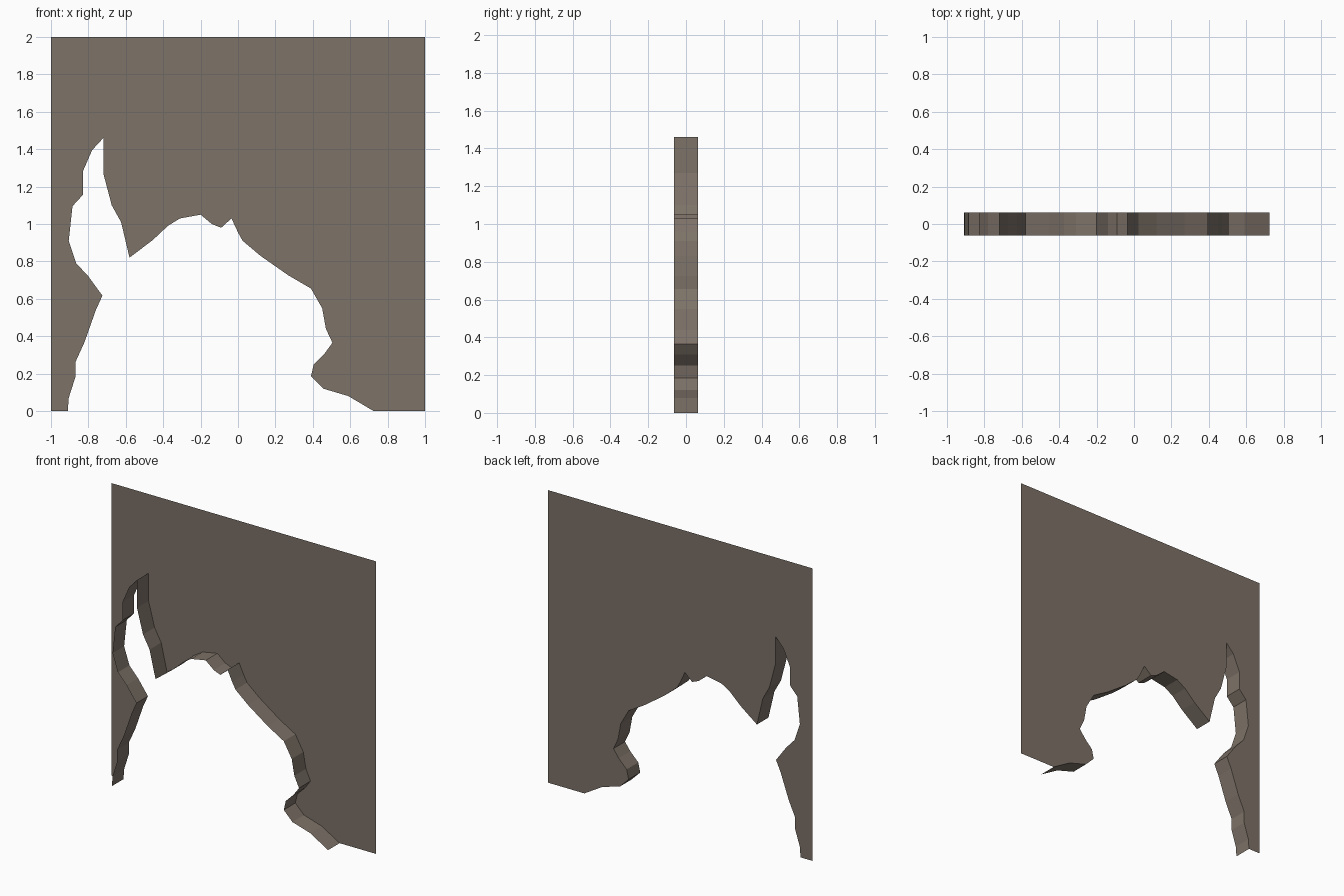
import bpy, bmesh

if "Cube" in bpy.data.objects:
    bpy.data.objects.remove(bpy.data.objects["Cube"])

stone = bpy.data.materials.new("brown grey stone")
stone.diffuse_color = (0.205, 0.168, 0.137, 1)
stone.use_nodes = True
stone.node_tree.nodes["Principled BSDF"].inputs["Base Color"].default_value = stone.diffuse_color

BACK, FRONT = 0.0625, -0.0625

# Jagged edge of the breach (x, z), from lower left over to lower right
BREACH = [(-0.91, 0), (-0.905, 0.07), (-0.87, 0.18), (-0.87, 0.26), (-0.82, 0.37),
          (-0.76, 0.54), (-0.725, 0.617), (-0.80, 0.72), (-0.865, 0.79), (-0.905, 0.91),
          (-0.885, 1.095), (-0.83, 1.155), (-0.83, 1.28), (-0.78, 1.395), (-0.72, 1.46),
          (-0.72, 1.27), (-0.675, 1.10), (-0.625, 1.01), (-0.58, 0.82), (-0.455, 0.915),
          (-0.375, 0.99), (-0.31, 1.03), (-0.20, 1.05), (-0.14, 1.0), (-0.09, 0.98),
          (-0.035, 1.03), (0.0, 0.955), (0.025, 0.91), (0.12, 0.83), (0.27, 0.725),
          (0.39, 0.655), (0.45, 0.55), (0.47, 0.44), (0.505, 0.365), (0.465, 0.31),
          (0.405, 0.25), (0.39, 0.185), (0.455, 0.12), (0.59, 0.08), (0.725, 0)]


def add_object(name, bm):
    mesh = bpy.data.meshes.new(name)
    bm.to_mesh(mesh)
    bm.free()
    mesh.materials.append(stone)
    bpy.context.collection.objects.link(bpy.data.objects.new(name, mesh))


# Wall: a single thin sheet with the breach cut out of its lower edge
bm = bmesh.new()
outline = [(-1, 0)] + BREACH + [(1, 0), (1, 2), (-1, 2)]
face = bm.faces.new([bm.verts.new((x, BACK, z)) for x, z in outline])
bm.normal_update()
if face.normal.y > 0:
    face.normal_flip()
bmesh.ops.triangulate(bm, faces=[face], ngon_method='EAR_CLIP')
add_object("broken_wall", bm)

# Rim: the broken edge running forward from the sheet, facing into the breach
bm = bmesh.new()
back = [bm.verts.new((x, BACK, z)) for x, z in BREACH]
front = [bm.verts.new((x, FRONT, z)) for x, z in BREACH]
for i in range(len(BREACH) - 1):
    bm.faces.new((back[i], back[i + 1], front[i + 1], front[i]))
bm.normal_update()
if bm.faces[:][0].normal.x < 0:
    bmesh.ops.reverse_faces(bm, faces=bm.faces[:])
add_object("breach_rim", bm)
